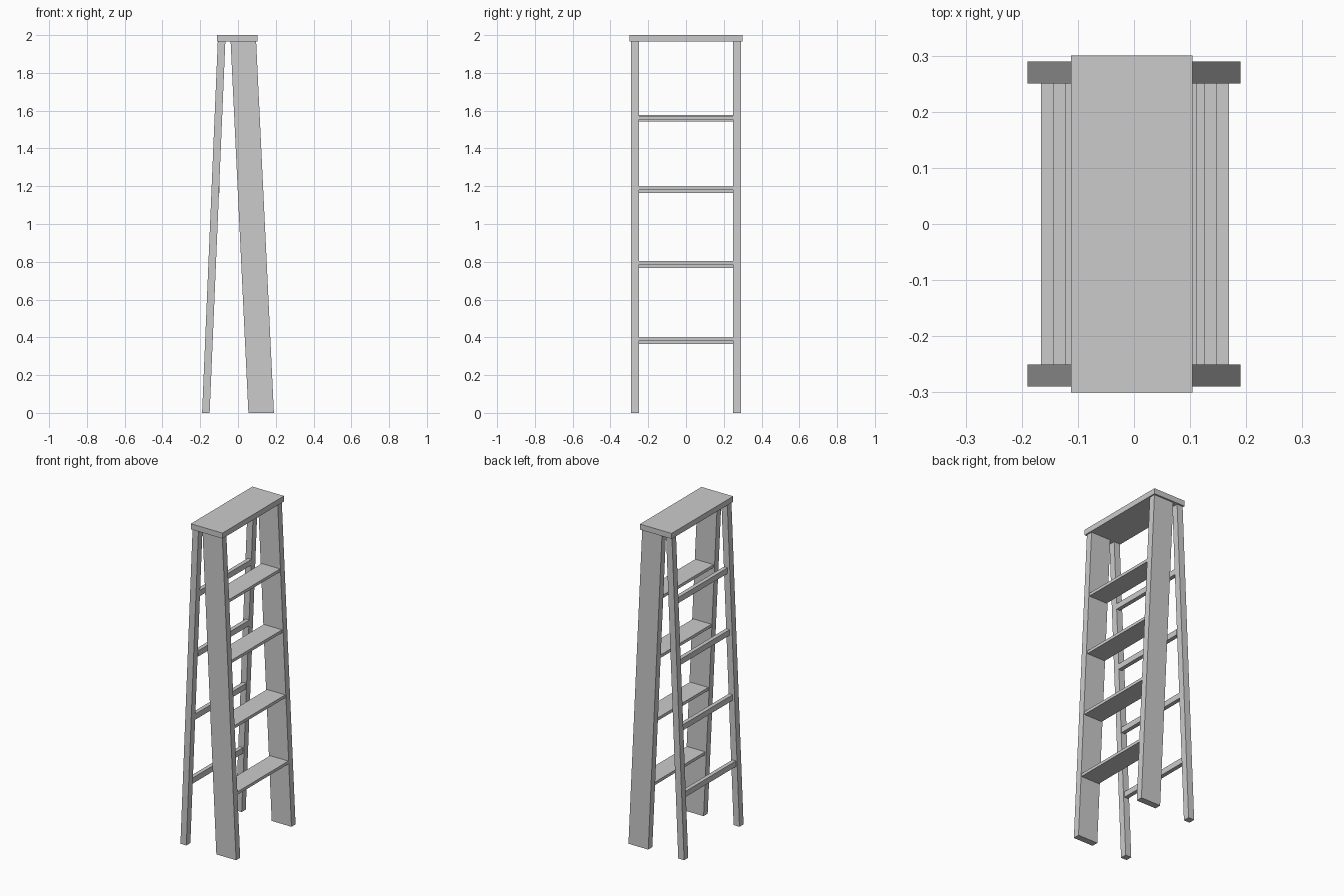
import bpy

if "Cube" in bpy.data.objects:
    bpy.data.objects.remove(bpy.data.objects["Cube"])

def prism(name, lower, upper, y0, y1):
    """Slab whose x range changes from lower=(x0, x1, z) to upper=(x0, x1, z)."""
    verts = [(x, y, z) for a, b, z in (lower, upper)
             for x, y in ((a, y0), (b, y0), (b, y1), (a, y1))]
    faces = [(3, 2, 1, 0), (4, 5, 6, 7)]
    faces += [(i, (i + 1) % 4, (i + 1) % 4 + 4, i + 4) for i in range(4)]
    mesh = bpy.data.meshes.new(name)
    mesh.from_pydata(verts, [], faces)
    obj = bpy.data.objects.new(name, mesh)
    bpy.context.collection.objects.link(obj)
    return obj

def box(name, x0, x1, half_y, z0, z1):
    return prism(name, (x0, x1, z0), (x0, x1, z1), -half_y, half_y)

# top cap
box("top_cap", -0.112, 0.104, 0.30, 1.966, 2.0)

# wide climbing rails and slim support legs, one pair each
for side, y0, y1 in (("left", -0.29, -0.25), ("right", 0.25, 0.29)):
    prism("step_rail_" + side, (0.055, 0.19, 0), (-0.039, 0.096, 1.966), y0, y1)
    prism("support_leg_" + side, (-0.19, -0.15, 0), (-0.107, -0.067, 1.966), y0, y1)

# flat treads and rear cross bars: tread front x, bar outer x, top z of each
levels = [(0.169, -0.166, 0.400, 0.400), (0.148, -0.144, 0.803, 0.803),
          (0.126, -0.123, 1.199, 1.199), (0.112, -0.109, 1.571, 1.577)]
for i, (front, back, z_tread, z_bar) in enumerate(levels, 1):
    box(f"tread_{i}", front - 0.125, front, 0.25, z_tread - 0.018, z_tread)
    box(f"cross_bar_{i}", back, back + 0.025, 0.25, z_bar - 0.035, z_bar)
